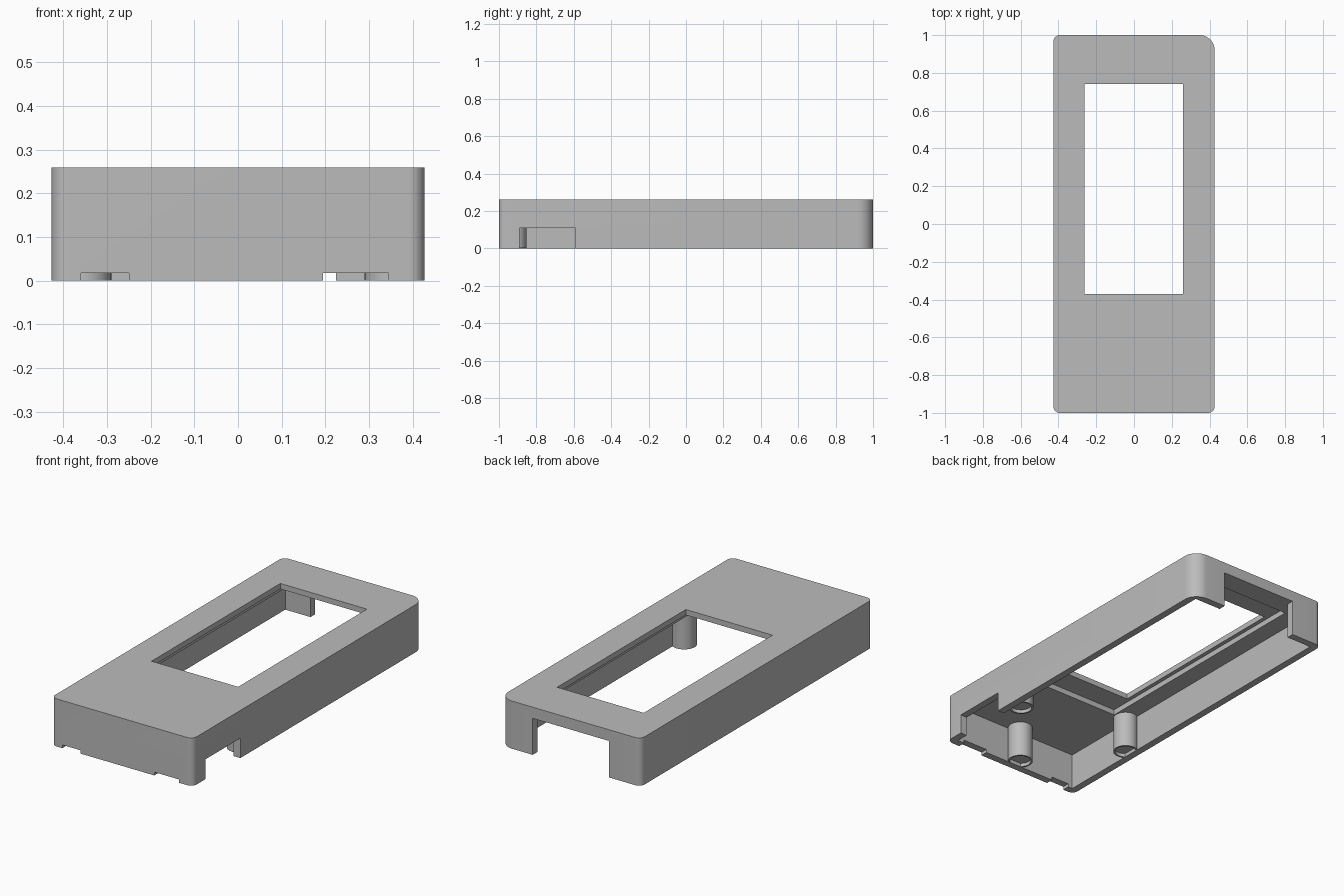
import bpy, bmesh, math

cube = bpy.data.objects.get("Cube")
if cube:
    bpy.data.objects.remove(cube, do_unlink=True)

# Single plastic colour
grey = bpy.data.materials.new("grey plastic")
grey.use_nodes = True
colour = (0.5, 0.5, 0.5, 1)
grey.diffuse_color = colour
grey.node_tree.nodes["Principled BSDF"].inputs["Base Color"].default_value = colour

HX, HY, TOP = 0.427, 1.0, 0.26
WALL, CEILING = 0.04, 0.20


def prism(name, outline, z0, z1):
    """Extrude a flat outline from z0 to z1."""
    bm = bmesh.new()
    base = bm.faces.new([bm.verts.new((x, y, z0)) for x, y in outline])
    ext = bmesh.ops.extrude_face_region(bm, geom=[base])
    moved = [v for v in ext["geom"] if isinstance(v, bmesh.types.BMVert)]
    bmesh.ops.translate(bm, verts=moved, vec=(0, 0, z1 - z0))
    bmesh.ops.recalc_face_normals(bm, faces=bm.faces)
    mesh = bpy.data.meshes.new(name)
    bm.to_mesh(mesh)
    bm.free()
    mesh.materials.append(grey)
    obj = bpy.data.objects.new(name, mesh)
    bpy.context.collection.objects.link(obj)
    return obj


def box(name, x0, x1, y0, y1, z0, z1):
    return prism(name, [(x0, y0), (x1, y0), (x1, y1), (x0, y1)], z0, z1)


def disc(x, y, r, n=40):
    return [(x + r * math.cos(math.tau * i / n), y + r * math.sin(math.tau * i / n))
            for i in range(n)]


def activate(obj):
    bpy.ops.object.select_all(action="DESELECT")
    obj.select_set(True)
    bpy.context.view_layer.objects.active = obj


def cut(obj, cutter):
    """Subtract a cutter and discard it."""
    cutter.hide_render = True
    mod = obj.modifiers.new("cut", "BOOLEAN")
    mod.operation, mod.solver, mod.object = "DIFFERENCE", "EXACT", cutter
    activate(obj)
    bpy.ops.object.modifier_apply(modifier=mod.name)
    bpy.data.objects.remove(cutter, do_unlink=True)


def smooth(obj):
    activate(obj)
    bpy.ops.object.shade_smooth_by_angle(angle=math.radians(30))


# Case outline: three tight corners and one wide one at the back left
outline = []
corners = [(1, 1, 0.08), (-1, 1, 0.035), (-1, -1, 0.035), (1, -1, 0.035)]
for quarter, (sx, sy, r) in enumerate(corners):
    for i in range(11):
        a = math.pi / 2 * (quarter + i / 10)
        outline.append((sx * (HX - r) + r * math.cos(a), sy * (HY - r) + r * math.sin(a)))
case = prism("case_shell", outline, 0, TOP)

# Hollow inside, display recess and display window
cut(case, box("cavity", -HX + WALL, HX - WALL, -HY + WALL, HY - WALL, -0.1, CEILING))
cut(case, box("display_recess", -0.285, 0.285, -0.5, 0.88, 0.1, 0.23))
cut(case, box("display_window", -0.263, 0.26, -0.37, 0.74, 0.1, 0.4))

# Openings in the back wall, left side wall and front rim
cut(case, box("back_opening", -0.235, 0.225, 0.9, 1.1, -0.1, CEILING - 0.001))
cut(case, box("side_opening", 0.36, 0.5, -0.89, -0.59, -0.1, 0.108))
for x0, x1 in ((-0.36, -0.25), (0.195, 0.345)):
    cut(case, box("rim_notch", x0, x1, -1.1, -0.94, -0.1, 0.018))
smooth(case)

# Screw posts with shallow sockets in their ends
posts = {"front_post": (0, -0.918), "left_post": (0.354, -0.49), "right_post": (-0.354, -0.49)}
for name, (x, y) in posts.items():
    post = prism(name, disc(x, y, 0.064), 0.001, CEILING + 0.01)
    cut(post, prism("socket", disc(x, y, 0.055), -0.1, 0.02))
    smooth(post)
